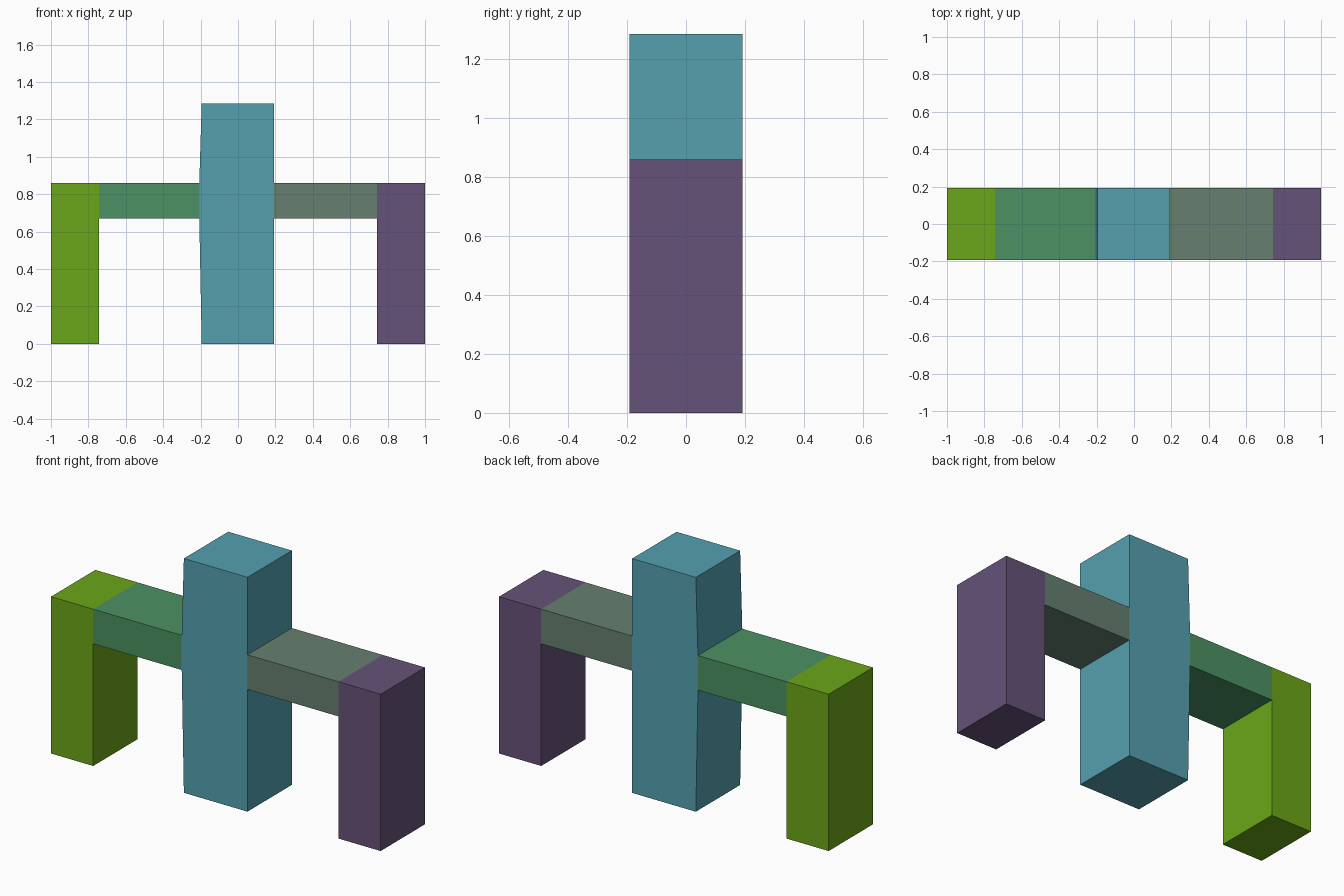
import bpy
import bmesh

if "Cube" in bpy.data.objects:
    bpy.data.objects.remove(bpy.data.objects["Cube"])

HALF_DEPTH = 0.192


def linear(hex_rgb):
    """Convert an sRGB hex colour to linear RGBA."""
    channels = [int(hex_rgb[i:i + 2], 16) / 255 for i in (0, 2, 4)]
    return [c / 12.92 if c <= 0.04045 else ((c + 0.055) / 1.055) ** 2.4
            for c in channels] + [1.0]


def extruded(name, profile, colour):
    """Extrude a front (x, z) profile through the shared depth."""
    bm = bmesh.new()
    face = bm.faces.new([bm.verts.new((x, -HALF_DEPTH, z)) for x, z in profile])
    result = bmesh.ops.extrude_face_region(bm, geom=[face], use_keep_orig=True)
    moved = [g for g in result["geom"] if isinstance(g, bmesh.types.BMVert)]
    bmesh.ops.translate(bm, verts=moved, vec=(0, 2 * HALF_DEPTH, 0))
    bmesh.ops.recalc_face_normals(bm, faces=bm.faces)
    mesh = bpy.data.meshes.new(name)
    bm.to_mesh(mesh)
    bm.free()
    material = bpy.data.materials.new(name + "_colour")
    material.diffuse_color = linear(colour)
    material.use_nodes = True
    material.node_tree.nodes["Principled BSDF"].inputs["Base Color"].default_value = material.diffuse_color
    mesh.materials.append(material)
    obj = bpy.data.objects.new(name, mesh)
    bpy.context.collection.objects.link(obj)
    return obj


def rectangle(x0, x1, z0, z1):
    return [(x0, z0), (x1, z0), (x1, z1), (x0, z1)]


BAR_BOTTOM, BAR_TOP, TOWER_TOP = 0.67, 0.86, 1.285

# Outer legs
extruded("left_leg", rectangle(-1, -0.744, 0, BAR_TOP), "6BA618")
extruded("right_leg", rectangle(0.744, 1, 0, BAR_TOP), "665278")

# Bars joining the legs to the tower
extruded("left_bar", rectangle(-0.744, -0.207, BAR_BOTTOM, BAR_TOP), "4B9162")
extruded("right_bar", rectangle(0.192, 0.744, BAR_BOTTOM, BAR_TOP), "668070")

# Central tower, its left side bowing out slightly where the bar meets it
extruded("tower", [(-0.194, 0), (0.192, 0), (0.192, TOWER_TOP),
                   (-0.194, TOWER_TOP), (-0.207, BAR_TOP),
                   (-0.207, BAR_BOTTOM)], "55A0AF")
